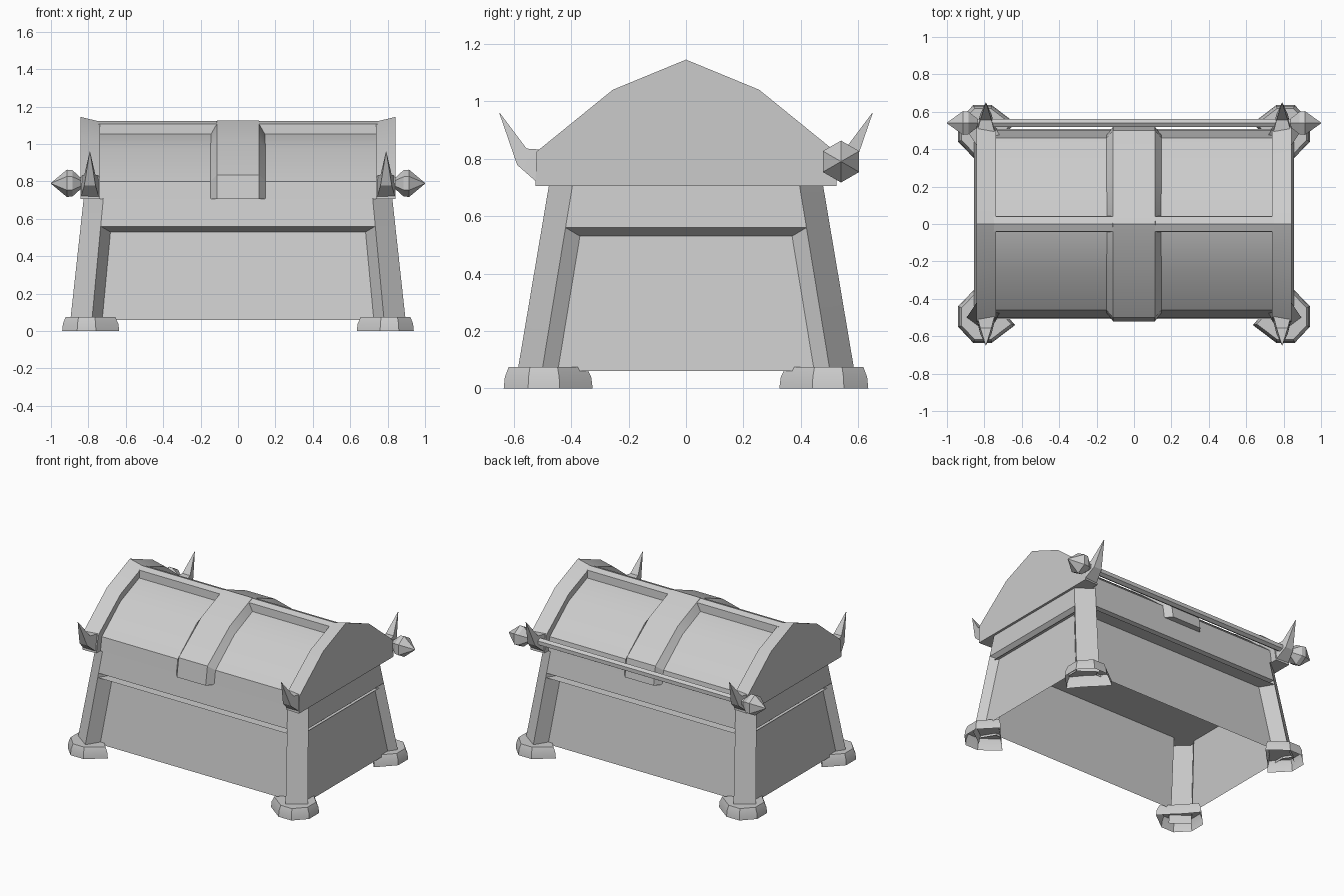
import bpy, bmesh, math
from mathutils import Vector

if "Cube" in bpy.data.objects:
    bpy.data.objects.remove(bpy.data.objects["Cube"])

stone = bpy.data.materials.new("plain grey")
stone.use_nodes = True
stone.diffuse_color = (0.6, 0.6, 0.6, 1)
stone.node_tree.nodes["Principled BSDF"].inputs["Base Color"].default_value = (0.6, 0.6, 0.6, 1)


def finish(name, bm):
    bmesh.ops.remove_doubles(bm, verts=bm.verts, dist=0.0005)
    bmesh.ops.recalc_face_normals(bm, faces=bm.faces)
    mesh = bpy.data.meshes.new(name)
    bm.to_mesh(mesh)
    bm.free()
    mesh.materials.append(stone)
    obj = bpy.data.objects.new(name, mesh)
    bpy.context.collection.objects.link(obj)
    bpy.ops.object.select_all(action='DESELECT')
    obj.select_set(True)
    bpy.context.view_layer.objects.active = obj
    bpy.ops.object.shade_smooth_by_angle(angle=math.radians(25))
    return obj


def loft(name, rings, start=True, end=True):
    """Skin a list of equal-length closed rings, optionally capped."""
    bm = bmesh.new()
    loops = [[bm.verts.new(p) for p in ring] for ring in rings]
    n = len(loops[0])
    for a, b in zip(loops, loops[1:]):
        for i in range(n):
            j = (i + 1) % n
            bm.faces.new((a[i], a[j], b[j], b[i]))
    if start:
        bm.faces.new(loops[0])
    if end:
        bm.faces.new(loops[-1])
    return finish(name, bm)


def arch(half, x):
    """Mirror a half profile (y, z) about y = 0 and place it at x."""
    left = [(-y, z) for y, z in reversed(half) if y > 0]
    return [Vector((x, y, z)) for y, z in left + list(half)]


# Tapered body frame: chamfered corner posts, top rail and recessed panels
def frame_corner(z):
    t = (z - 0.07) / 0.64
    return [0.78 - 0.06 * t, 0.585 - 0.108 * t, 0.895 - 0.07 * t, 0.5 - 0.105 * t]


def frame_edge(side, sign, z):
    """Point of the frame on a side: 0 is front or back, 1 is an end."""
    fx, fy, ex, ey = frame_corner(z)
    return (fx, fy) if side == 0 else (ex, ey)


bm = bmesh.new()
def quad(*points):
    bm.faces.new([bm.verts.new(p) for p in points])

for sx in (-1, 1):
    for sy in (-1, 1):
        for lo, hi in ((0.02, 0.56), (0.56, 0.71)):
            pts = []
            for z, order in ((lo, (0, 1)), (hi, (1, 0))):
                for side in order:
                    x, y = frame_edge(side, 1, z)
                    pts.append((sx * x, sy * y, z))
            quad(*pts)

for side, depth, inset in ((0, 0.09, 0.055), (1, 0.04, 0.055)):
    for s in (-1, 1):
        def place(u, z, deep=0.0, narrow=0.0):
            x, y = frame_edge(side, 1, z)
            if side == 0:
                return (u * (x - narrow), s * (y - deep), z)
            return (s * (x - deep), u * (y - narrow), z)

        quad(place(-1, 0.56), place(1, 0.56), place(1, 0.71), place(-1, 0.71))
        panel = [place(u, z, depth, inset) for u, z in ((-1, 0.06), (1, 0.06), (1, 0.53), (-1, 0.53))]
        quad(*panel)
        quad(place(-1, 0.56), place(1, 0.56), panel[2], panel[3])
        quad(place(-1, 0.06), place(-1, 0.56), panel[3], panel[0])
        quad(place(1, 0.06), place(1, 0.56), panel[2], panel[1])
# Inner ceiling of the open-bottomed body and its top
for z in (0.53, 0.705):
    fx, fy, ex, ey = frame_corner(z)
    d = 0.02 if z < 0.6 else 0
    corners = [(fx, -fy), (ex - d, -ey), (ex - d, ey), (fx, fy), (-fx, fy), (-ex + d, ey), (-ex + d, -ey), (-fx, -fy)]
    quad(*[(x, y, z) for x, y in corners])
finish("body", bm)

# Faceted feet, hollow underneath
foot = [(0.83, 0.325), (0.94, 0.44), (0.94, 0.55), (0.86, 0.635),
        (0.76, 0.635), (0.635, 0.54), (0.7, 0.47), (0.76, 0.41)]
for sx, xname in ((-1, "right"), (1, "left")):
    for sy, yname in ((-1, "front"), (1, "back")):
        rings = []
        for z, k in ((0, 1), (0.04, 0.97), (0.075, 0.87)):
            rings.append([(sx * (0.8 + (x - 0.8) * k), sy * (0.5 + (y - 0.5) * k), z) for x, y in foot])
        loft(f"{yname}_{xname}_foot", rings, start=False)

# Lid: sunken barrel, ridge, middle band and gable ends
core = [(0, 1.065), (0.04, 1.055), (0.25, 0.97), (0.46, 0.80), (0.475, 0.705)]
loft("lid_panels", [arch(core, x) for x in (-0.78, 0.78)])

ridge = [(0, 1.122), (0.04, 1.107), (0.045, 1.04)]
loft("lid_ridge", [arch(ridge, x) for x in (-0.78, 0.78)])

band = [(0, 1.125), (0.25, 1.022), (0.5, 0.835), (0.52, 0.705)]
loft("lid_middle_band", [arch(core[:1] + core[2:], -0.147), arch(band, -0.112),
                         arch(band, 0.112), arch(core[:1] + core[2:], 0.147)])

gable = [(0, 1.145), (0.255, 1.04), (0.52, 0.825), (0.525, 0.705)]
gable_in = [(0, 1.12), (0.25, 1.02), (0.5, 0.825), (0.52, 0.705)]
for sx, xname in ((-1, "right"), (1, "left")):
    loft(f"{xname}_lid_end", [arch(gable_in, sx * 0.738), arch(gable, sx * 0.842)])

    # Upturned horns on the lid corners
    for sy, yname in ((-1, "front"), (1, "back")):
        rings = []
        for top, low, w_top, w_low in (((0.48, 0.83), (0.51, 0.71), 0.05, 0.05),
                                       ((0.555, 0.835), (0.588, 0.778), 0.03, 0.03),
                                       ((0.649, 0.96), (0.65, 0.958), 0.001, 0.001)):
            rings.append([(sx * (0.792 + w), sy * y, z) for w, (y, z) in
                          ((-w_top, top), (w_top, top), (w_low, low), (-w_low, low))])
        loft(f"{yname}_{xname}_horn", rings)


# Rear rod with pointed hexagonal finials
def hexagon(x, r):
    return [(x, 0.54 + r * math.sin(i * math.pi / 3), 0.79 + r * math.cos(i * math.pi / 3)) for i in range(6)]


loft("rear_rod", [hexagon(x, 0.026) for x in (-0.86, 0.86)])
for sx, xname in ((-1, "right"), (1, "left")):
    profile = ((0.835, 0.025), (0.885, 0.07), (0.915, 0.073), (1.0, 0.002))
    loft(f"{xname}_finial", [hexagon(sx * x, r) for x, r in profile])
